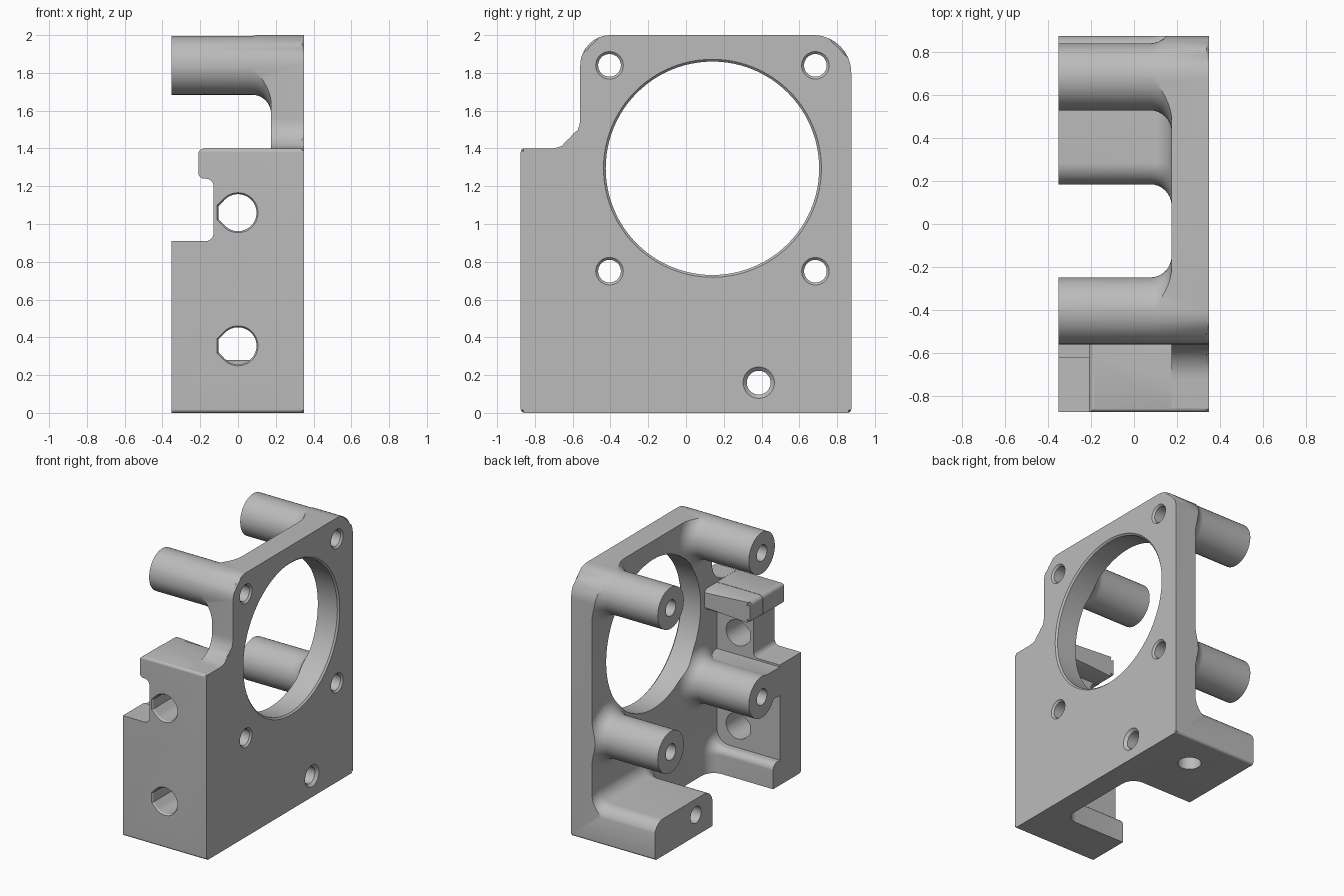
import bpy, bmesh
from math import sin, cos, tan, pi, radians
from mathutils import Vector

cube = bpy.data.objects.get("Cube")
if cube:
    bpy.data.objects.remove(cube, do_unlink=True)

GREY = (0.5, 0.5, 0.5, 1)
mat = bpy.data.materials.new("plain grey")
mat.use_nodes = True
mat.diffuse_color = GREY
mat.node_tree.nodes["Principled BSDF"].inputs["Base Color"].default_value = GREY


def rounded(corners, n=10):
    """Outline through (u, v, radius) corners, each turned into an arc."""
    pts, out = [Vector(c[:2]) for c in corners], []
    for i, (p, c) in enumerate(zip(pts, corners)):
        r = c[2]
        if r == 0:
            out.append(p)
            continue
        u = (pts[i - 1] - p).normalized()
        v = (pts[(i + 1) % len(pts)] - p).normalized()
        half = u.angle(v) / 2
        centre = p + (u + v).normalized() * r / sin(half)
        s = p + u * r / tan(half) - centre
        e = p + v * r / tan(half) - centre
        out += [centre + s.lerp(e, k / n).normalized() * r for k in range(n + 1)]
    return out


def place(axis, p, w):
    return {"x": (w, p[0], p[1]), "y": (p[0], w, p[1]), "z": (p[0], p[1], w)}[axis]


def loft(name, axis, rings, chamfer=0):
    """Solid through (position, outline) rings; chamfer bevels the last cap."""
    bm = bmesh.new()
    loops = [[bm.verts.new(place(axis, p, w)) for p in ring] for w, ring in rings]
    bm.faces.new(loops[0])
    cap = bm.faces.new(loops[-1])
    for a, b in zip(loops, loops[1:]):
        for i in range(len(a)):
            j = (i + 1) % len(a)
            bm.faces.new((a[i], a[j], b[j], b[i]))
    if chamfer:
        bmesh.ops.bevel(bm, geom=list(cap.edges), offset=chamfer, segments=1,
                        affect="EDGES", profile=0.5)
    bmesh.ops.recalc_face_normals(bm, faces=bm.faces)
    mesh = bpy.data.meshes.new(name)
    bm.to_mesh(mesh)
    bm.free()
    mesh.materials.append(mat)
    ob = bpy.data.objects.new(name, mesh)
    bpy.context.collection.objects.link(ob)
    return ob


def prism(name, axis, outline, w0, w1, chamfer=0):
    return loft(name, axis, [(w0, outline), (w1, outline)], chamfer)


def rect(u0, u1, v0, v1, r=0.0, grow=0.0):
    g = grow
    r = r + g
    return rounded([(u0 - g, v0 - g, r), (u1 + g, v0 - g, r),
                    (u1 + g, v1 + g, r), (u0 - g, v1 + g, r)])


def boss(name, y0, y1, z0, z1, r, fillet=0.1):
    """Bar along x that flares with a fillet where it meets the plate."""
    rings = [(-0.5, rect(y0, y1, z0, z1, r))]
    for k in range(9):
        a = k / 8 * pi / 2
        rings.append((INNER - fillet + fillet * sin(a),
                      rect(y0, y1, z0, z1, r, fillet * (1 - cos(a)))))
    rings.append((INNER + 0.05, rings[-1][1]))
    return loft(name, "x", rings)


def round_hole(name, axis, u, v, steps, n=48):
    return loft(name, axis, [(w, [(u + r * cos(2 * pi * k / n), v + r * sin(2 * pi * k / n))
                                  for k in range(n)]) for w, r in steps])


def teardrop(z, r):
    """Round outline with a flattened point towards -x."""
    arc = [radians(-135 + 270 * k / 36) for k in range(37)]
    pts = [(r * cos(a), z + r * sin(a)) for a in arc]
    return pts + [(-1.04 * r, z + 0.37 * r), (-1.04 * r, z - 0.37 * r)]


def combine(body, other, operation):
    mod = body.modifiers.new(operation, "BOOLEAN")
    mod.operation, mod.solver, mod.object = operation, "EXACT", other
    bpy.context.view_layer.objects.active = body
    bpy.ops.object.modifier_apply(modifier=mod.name)
    bpy.data.objects.remove(other, do_unlink=True)


INNER = 0.175
POSTS = [(y, z) for y in (-0.405, 0.685) for z in (0.75, 1.84)]

# Oversized slab, trimmed to the plate outline further down
body = prism("motor_bracket", "x", rect(-1.2, 1.2, -0.3, 2.3), INNER, 0.5)

# Four standoff posts
for y, z in POSTS:
    h = 0.156
    combine(body, boss("post", y - h, y + h, z - h, z + h, 0.155), "UNION")

# Rear foot and front lip
combine(body, boss("rear_foot", 0.185, 0.878, -0.4, 0.28, 0.1), "UNION")
combine(body, boss("front_lip", -1.1, -0.54, -0.3, 0.19, 0.05), "UNION")

# Front wall with stepped edge
wall = rounded([(0.25, -0.1, 0), (-0.5, -0.1, 0), (-0.5, 0.91, 0), (-0.13, 0.91, 0.04),
                (-0.13, 1.24, 0.04), (-0.21, 1.24, 0.03), (-0.21, 1.399, 0.03),
                (0.25, 1.399, 0)])
combine(body, prism("front_wall", "y", wall, -1.0, -0.62), "UNION")

# Lug at the top of the wall, and web joining the wall to its post
lug = rounded([(0.25, 1.242, 0), (-0.208, 1.242, 0.03), (-0.208, 1.397, 0.03), (0.25, 1.397, 0)])
combine(body, prism("lug", "y", lug, -0.75, -0.47, 0.025), "UNION")
combine(body, prism("web", "x", rect(-0.7, -0.42, 0.68, 0.895), -0.5, 0.25), "UNION")

# Trim everything to the plate outline, with a chamfered outer face
outline = rounded([(-0.875, 0, 0.02), (0.875, 0, 0.02), (0.875, 2, 0.2),
                   (-0.56, 2, 0.16), (-0.56, 1.4, 0.16), (-0.875, 1.4, 0.02)])
combine(body, prism("trim", "x", outline, -0.352, 0.35, 0.012), "INTERSECT")

# Large round opening
combine(body, round_hole("opening", "x", 0.14, 1.295,
                         [(0.0, 0.565), (0.338, 0.565), (0.36, 0.587)], 96), "DIFFERENCE")

# Screw holes through posts and foot
for y, z in POSTS:
    combine(body, round_hole("post_hole", "x", y, z,
                             [(-0.5, 0.06), (0.337, 0.06), (0.363, 0.086)]), "DIFFERENCE")
combine(body, round_hole("foot_hole", "x", 0.385, 0.16,
                         [(-0.5, 0.063), (0.33, 0.063), (0.37, 0.103)]), "DIFFERENCE")
combine(body, round_hole("underside_hole", "z", 0.0, 0.6,
                         [(-0.1, 0.082), (0.2, 0.082)]), "DIFFERENCE")

# Teardrop holes through the front wall
for z in (0.355, 1.06):
    rings = [(-0.9, teardrop(z, 0.122)), (-0.863, teardrop(z, 0.098)), (-0.5, teardrop(z, 0.098))]
    combine(body, loft("wall_hole", "y", rings), "DIFFERENCE")

bpy.ops.object.select_all(action="DESELECT")
body.select_set(True)
bpy.context.view_layer.objects.active = body
bpy.ops.object.shade_smooth_by_angle(angle=radians(30))
